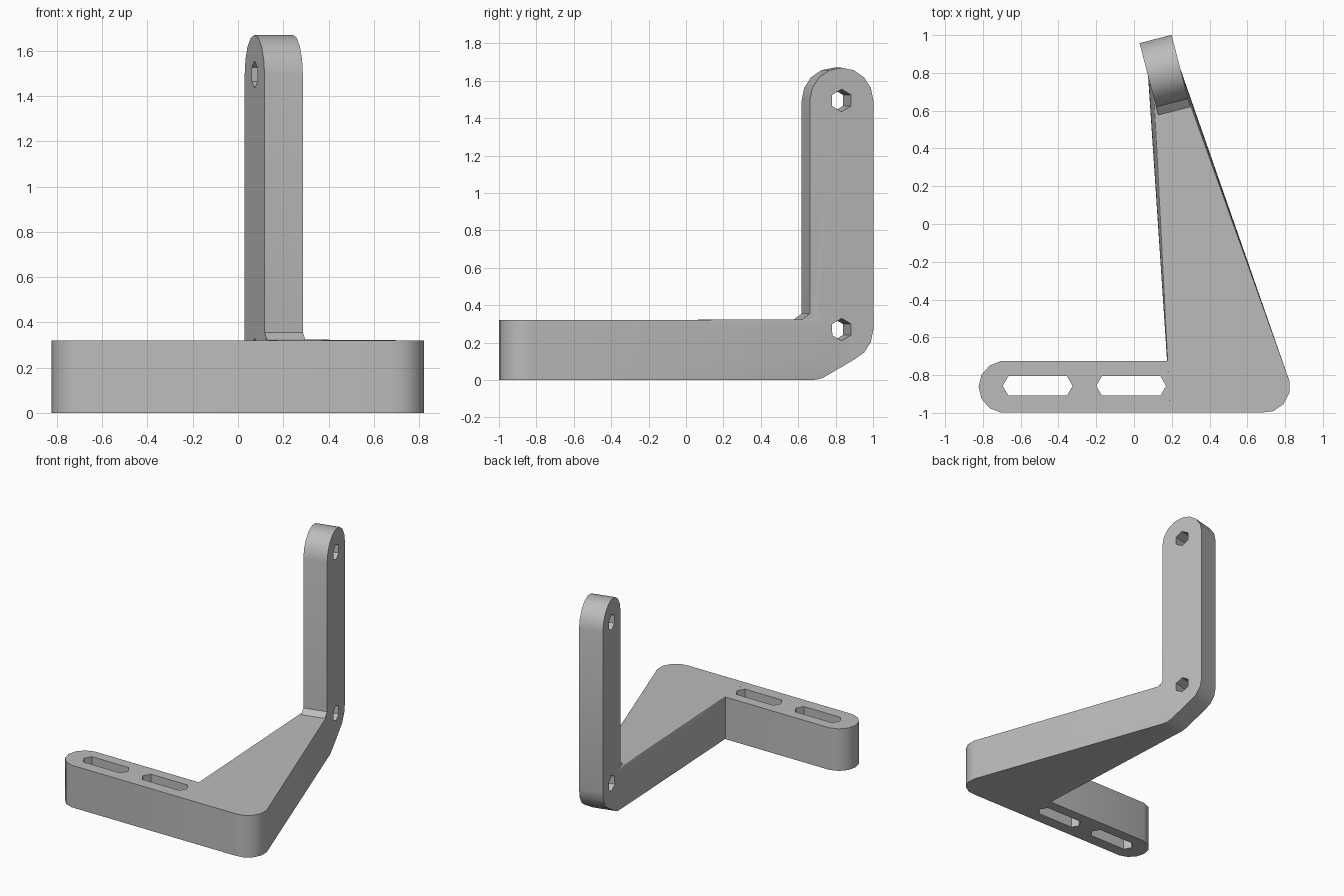
import bpy
import bmesh
from math import cos, sin, pi, radians
from mathutils import Matrix, Vector

if "Cube" in bpy.data.objects:
    bpy.data.objects.remove(bpy.data.objects["Cube"], do_unlink=True)

grey = bpy.data.materials.new("plain grey")
grey.use_nodes = True
colour = (0.5, 0.5, 0.5, 1)
grey.diffuse_color = colour
grey.node_tree.nodes["Principled BSDF"].inputs["Base Color"].default_value = colour

HEIGHT = 0.32       # base plate thickness
THICK = 0.175       # upright thickness
ROUND = 0.175       # upright end radius
HOLE = 0.06
ARM_Y = -0.862

# Upright frame: local x is its thickness, y its width, z is up
upright_frame = Matrix.Translation((0.158, 0.81, 0)) @ Matrix.Rotation(radians(14.5), 4, "Z")


def ring(u, v, r, sides, phase=0.0):
    return [(u + r * cos(phase + 2 * pi * i / sides),
             v + r * sin(phase + 2 * pi * i / sides)) for i in range(sides)]


def flat(points, low=0.0, high=HEIGHT):
    """Extrude plan points vertically."""
    return [Vector((x, y, z)) for x, y in points for z in (low, high)]


def across(points, depth=THICK):
    """Extrude side points through the upright's thickness."""
    return [upright_frame @ Vector((t, s, z)) for s, z in points for t in (-depth / 2, depth / 2)]


def hull(name, points):
    bm = bmesh.new()
    for p in points:
        bm.verts.new(p)
    result = bmesh.ops.convex_hull(bm, input=bm.verts)
    spare = set(result["geom_interior"]) | set(result["geom_unused"])
    spare = [g for g in spare if isinstance(g, bmesh.types.BMVert)]
    bmesh.ops.delete(bm, geom=spare, context="VERTS")
    bmesh.ops.dissolve_limit(bm, angle_limit=radians(0.5), verts=bm.verts, edges=bm.edges)
    bmesh.ops.recalc_face_normals(bm, faces=bm.faces)
    mesh = bpy.data.meshes.new(name)
    bm.to_mesh(mesh)
    bm.free()
    mesh.materials.append(grey)
    obj = bpy.data.objects.new(name, mesh)
    bpy.context.collection.objects.link(obj)
    return obj


def combine(target, other, operation):
    mod = target.modifiers.new(operation.lower(), "BOOLEAN")
    mod.operation = operation
    mod.solver = "EXACT"
    mod.object = other
    bpy.context.view_layer.objects.active = target
    bpy.ops.object.modifier_apply(modifier=mod.name)
    bpy.data.objects.remove(other, do_unlink=True)


# Slotted front arm
left_end = ring(-0.685, ARM_Y, 0.138, 13, pi)
right_end = ring(0.688, ARM_Y, 0.138, 13, pi)
bracket = hull("bracket", flat(left_end + right_end))

# Tapering web from the arm to the round foot of the upright
foot = ring(-0.165, 0.162, 0.162, 32)
inner_corner = [(0.19, -0.73), (0.19, -0.95)]
web = hull("web", flat(right_end + inner_corner) + across(foot, THICK - 0.001))

# Upright with round ends, and the knuckle joining it to the web
top_end = ring(0, 1.495, ROUND, 16)
low_end = ring(0, 0.27, ROUND, 16)
upright = hull("upright", across(top_end + low_end))
knuckle = hull("knuckle", across(low_end + foot))

for part in (web, knuckle, upright):
    combine(bracket, part, "UNION")

# Two long slots in the arm
for start in (-0.635, -0.14):
    ends = ring(start, ARM_Y + 0.005, HOLE, 6) + ring(start + 0.25, ARM_Y + 0.005, HOLE, 6)
    combine(bracket, hull("slot_cutter", flat(ends, -0.1, HEIGHT + 0.1)), "DIFFERENCE")

# Two six-sided bolt holes through the upright
for z in (1.495, 0.27):
    hole = ring(0, z, HOLE, 6, pi / 2)
    combine(bracket, hull("hole_cutter", across(hole, THICK * 2)), "DIFFERENCE")

# Smooth round ends, sharp edges elsewhere
bpy.ops.object.select_all(action="DESELECT")
bracket.select_set(True)
bpy.context.view_layer.objects.active = bracket
bpy.ops.object.shade_smooth_by_angle(angle=radians(30))
